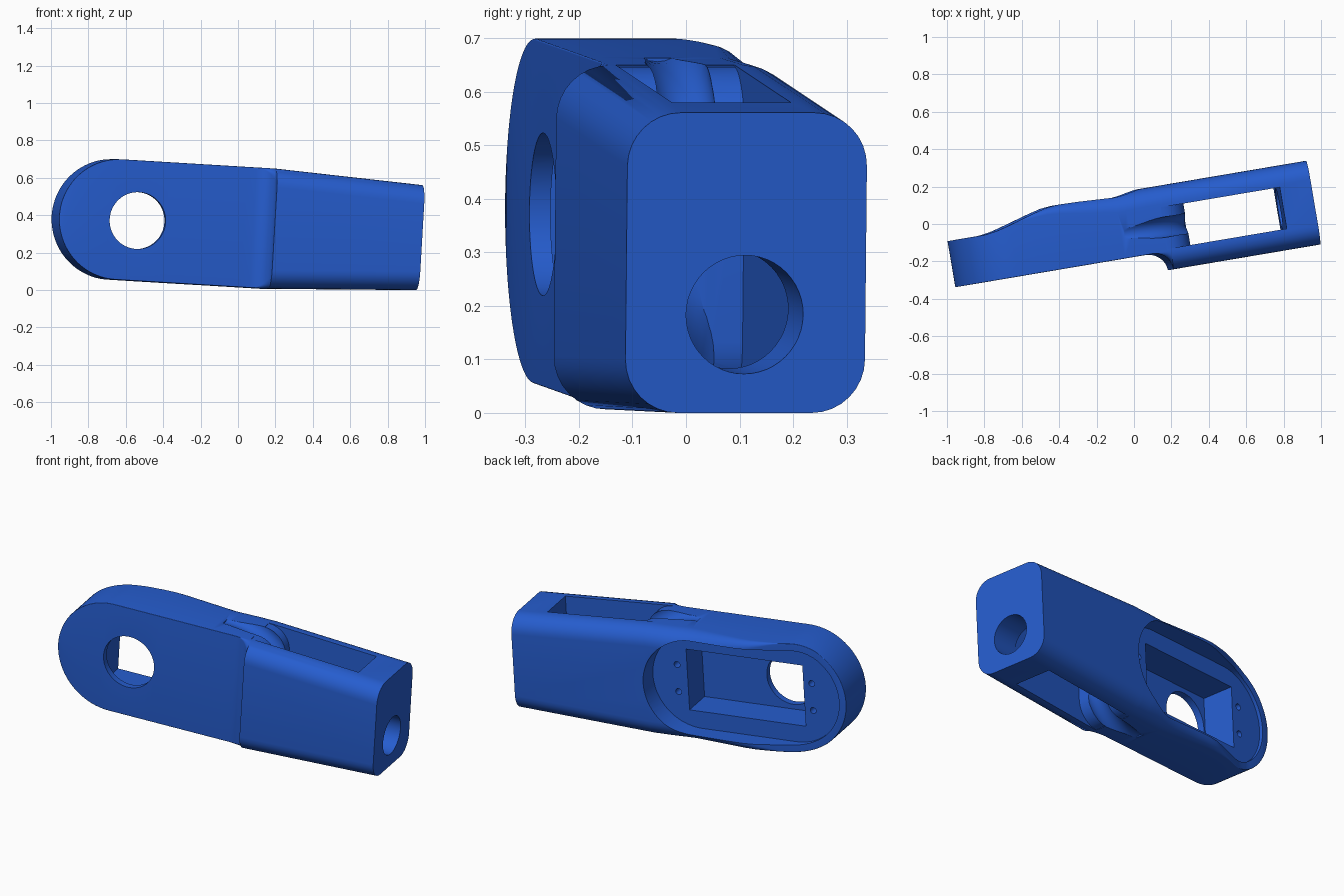
import bpy, bmesh, math
from mathutils import Matrix, Vector

if "Cube" in bpy.data.objects:
    bpy.data.objects.remove(bpy.data.objects["Cube"])

blue = bpy.data.materials.new("blue plastic")
blue.diffuse_color = (0.019, 0.109, 0.62, 1)
blue.use_nodes = True
blue.node_tree.nodes["Principled BSDF"].inputs["Base Color"].default_value = blue.diffuse_color


def mesh_object(name, bm):
    bmesh.ops.recalc_face_normals(bm, faces=bm.faces)
    me = bpy.data.meshes.new(name)
    bm.to_mesh(me)
    bm.free()
    ob = bpy.data.objects.new(name, me)
    bpy.context.collection.objects.link(ob)
    return ob


def loft(name, rings):
    """Skin a list of equal-length closed rings and cap both ends."""
    bm = bmesh.new()
    vs = [[bm.verts.new(p) for p in r] for r in rings]
    n = len(vs[0])
    for a, b in zip(vs, vs[1:]):
        for i in range(n):
            j = (i + 1) % n
            bm.faces.new((a[i], a[j], b[j], b[i]))
    bm.faces.new(vs[0])
    bm.faces.new(vs[-1])
    return mesh_object(name, bm)


def prism_y(name, pts, lo, hi):
    return loft(name, [[(u, v, z) for u, z in pts] for v in (lo, hi)])


def circle(cx, cz, r, n=48, a0=0.0, a1=2 * math.pi):
    full = abs(a1 - a0) > 6.28
    k = n if full else n - 1
    return [(cx + r * math.cos(a0 + (a1 - a0) * i / k),
             cz + r * math.sin(a0 + (a1 - a0) * i / k)) for i in range(n)]


def lerp(u, table):
    """Smooth interpolation through a short table."""
    if u <= table[0][0]:
        return table[0][1]
    for (a, x), (b, y) in zip(table, table[1:]):
        if u <= b:
            return x + (y - x) * (u - a) / (b - a)
    return table[-1][1]


# ---- Body: rounded-rectangle sections skinned along the length
R, UC, END = 0.322, -0.68, 0.952
BACK = [(-0.82, 0.080), (-0.75, 0.090), (-0.69, 0.106), (-0.60, 0.132), (-0.53, 0.152),
        (-0.47, 0.167), (-0.41, 0.174), (-0.05, 0.180), (0.05, 0.184)]
BACK_R = [(-0.62, 0.004), (-0.43, 0.045), (-0.10, 0.10)]


def section(u, h):
    if u <= 0.05:
        front = -0.17
    elif u < 0.15:
        front = -0.27 + math.sqrt(max(0, 0.01 - (u - 0.05) ** 2))
    else:
        front = -0.27
    back = lerp(u, BACK)
    rf = min(max(0.003, -0.17 - front), h * 0.5)
    rb = min(lerp(u, BACK_R), h * 0.5)
    ring = []
    corners = ((back, h, rb, 0), (front, h, rf, 90), (front, -h, rf, 180), (back, -h, rb, 270))
    for v, z, r, a in corners:
        cv = v - r if v == back else v + r
        cz = z - r if z > 0 else z + r
        for i in range(9):
            t = math.radians(a + 90 * i / 8)
            ring.append((u, cv + r * math.cos(t), cz + r * math.sin(t)))
    return ring


stations = []
for i in range(25):
    t = math.radians(2 + 88 * i / 24)
    stations.append((UC - R * math.cos(t), R * math.sin(t)))
stations += [(u, R) for u in (-0.64, -0.60, -0.56, -0.53, -0.50, -0.47, -0.44, -0.41,
                              -0.33, -0.25, -0.17, -0.10, -0.05, 0.0)]
stations += [(0.05 + 0.1 * math.sin(math.radians(a)), R) for a in range(0, 91, 10)]
stations += [(END, 0.281)]
link = loft("arm_link", [section(u, h) for u, h in stations])

# ---- Cutters
cutters = []

# stadium recess in the back
stadium = circle(-0.11, 0, 0.28, 32, -math.pi / 2, math.pi / 2)
stadium += circle(UC, 0, 0.28, 32, math.pi / 2, 3 * math.pi / 2)
cutters.append(prism_y("recess_cutter", stadium, 0.06, 0.4))

# rectangular motor pocket and the round shaft hole in the front wall
cutters.append(prism_y("pocket_cutter",
                       [(-0.74, -0.18), (-0.04, -0.18), (-0.04, 0.18), (-0.74, 0.18)], -0.13, 0.3))
cutters.append(prism_y("shaft_hole_cutter", circle(-0.577, 0, 0.152, 64), -0.4, 0.0))

# four screw holes
for u in (-0.79, 0.02):
    for z in (-0.08, 0.08):
        cutters.append(prism_y("screw_hole_cutter", circle(u, z, 0.018, 16), 0.0, 0.2))

# through window, its inner wall rounded at top and bottom
wall = circle(0.135, 0.19, 0.13, 12, math.pi / 2, 0)
wall += [(u, -z) for u, z in reversed(wall)]
window = [(0.783, 0.5), (0.135, 0.5)] + wall + [(0.135, -0.5), (0.783, -0.5)]
cutters.append(prism_y("window_cutter", window, -0.157, 0.068))

# cable grooves running over the rounded wall, top and bottom
for s in (1, -1):
    rings = []
    for i in range(15):
        a = math.pi / 2 * (1 - i / 14)
        c = Vector((-0.08 + 0.395 * math.cos(a), -0.04, s * (0.08 + 0.29 * math.sin(a))))
        n = Vector((0.29 * math.cos(a), 0, s * 0.395 * math.sin(a))).normalized()
        side = Vector((0, 1, 0))
        rings.append([c + 0.055 * (n * math.cos(b) + side * math.sin(b))
                      for b in [2 * math.pi * k / 24 for k in range(24)]])
    cutters.append(loft("cable_groove_cutter", rings))

# round hole in the narrow end
cutters.append(loft("end_hole_cutter",
                    [[(u, v, z) for v, z in circle(-0.045, -0.097, 0.111)] for u in (0.7, 1.1)]))

bpy.context.view_layer.objects.active = link
link.select_set(True)
for c in cutters:
    c.hide_render = True
    m = link.modifiers.new("cut", "BOOLEAN")
    m.operation = "DIFFERENCE"
    m.solver = "EXACT"
    m.object = c
    bpy.ops.object.modifier_apply(modifier=m.name)
for c in cutters:
    bpy.data.objects.remove(c, do_unlink=True)

# ---- Tilt the finished link and stand it on the ground
link.data.transform(Matrix.Rotation(math.radians(9.6), 4, "Z") @ Matrix.Rotation(math.radians(3.4), 4, "Y"))
co = [v.co for v in link.data.vertices]
mid = [(min(p[k] for p in co) + max(p[k] for p in co)) / 2 for k in (0, 1)]
low = min(p.z for p in co)
link.data.transform(Matrix.Translation((-mid[0], -mid[1], -low)))

link.data.materials.clear()
link.data.materials.append(blue)
for p in link.data.polygons:
    p.material_index = 0
bpy.ops.object.shade_smooth_by_angle(angle=math.radians(30))
